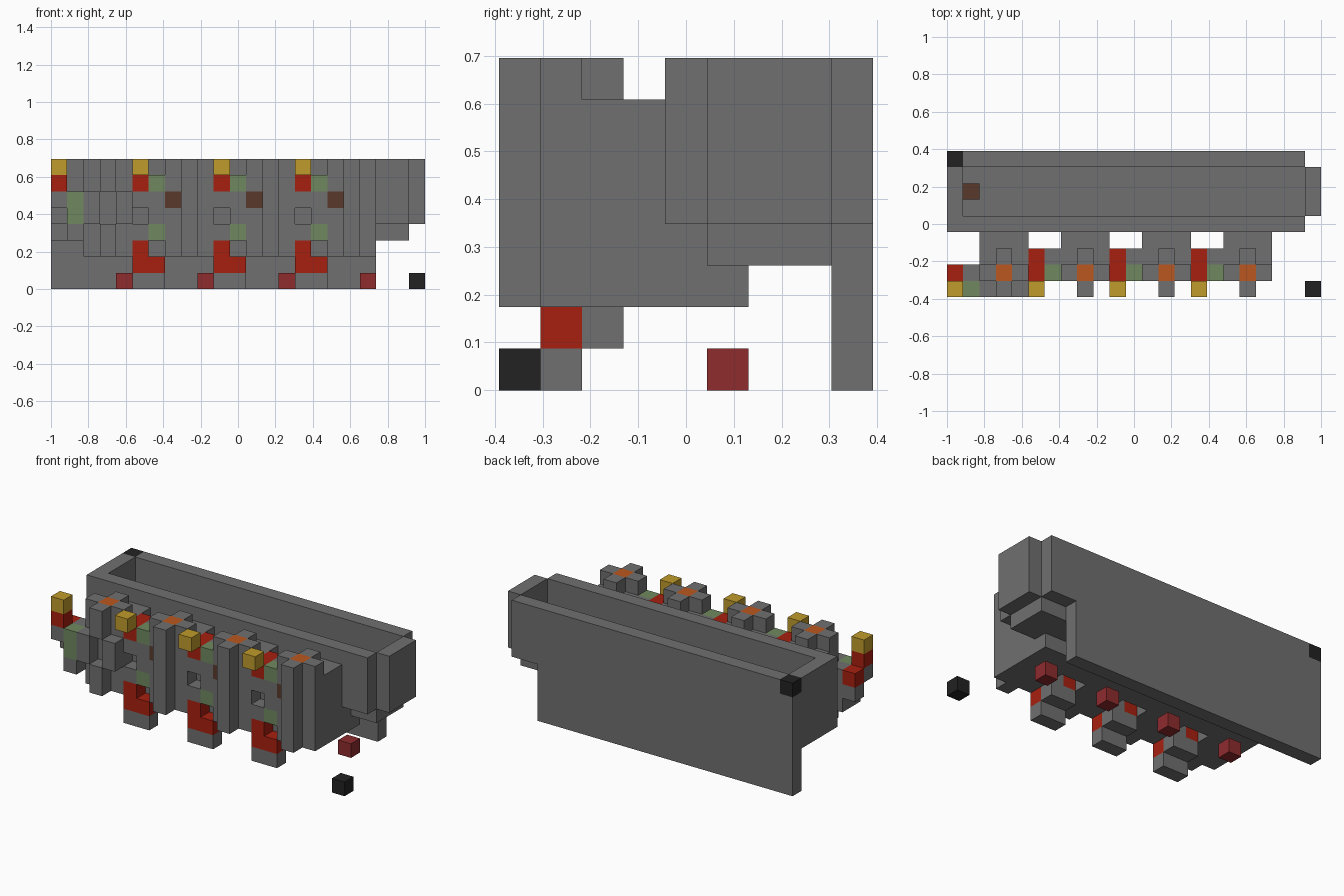
import bpy
import bmesh
from mathutils import Vector

cube = bpy.data.objects.get("Cube")
if cube:
    bpy.data.objects.remove(cube, do_unlink=True)

UNIT = 2 / 23                       # size of one block
ORIGIN = Vector((-1, -4.5 * UNIT, 0))

COLOURS = {
    "stone_grey": (0.16, 0.16, 0.16),
    "golden_yellow": (0.53, 0.33, 0.025),
    "bright_red": (0.39, 0.014, 0.005),
    "dark_red": (0.275, 0.025, 0.027),
    "moss_green": (0.16, 0.25, 0.115),
    "wood_brown": (0.10, 0.042, 0.024),
    "ember_orange": (0.49, 0.095, 0.013),
    "coal_black": (0.016, 0.016, 0.016),
}
materials = {}
for name, rgb in COLOURS.items():
    mat = bpy.data.materials.new(name)
    mat.use_nodes = True
    mat.diffuse_color = (*rgb, 1)
    shader = next(n for n in mat.node_tree.nodes if n.type == 'BSDF_PRINCIPLED')
    shader.inputs["Base Color"].default_value = (*rgb, 1)
    materials[name] = mat

cells = {}                          # block position -> (part, colour)


def fill(part, xs, ys, zs, colour="stone_grey"):
    """Fill a box of blocks; each range is one number or (first, last)."""
    rx, ry, rz = [range(r[0], r[1] + 1) if isinstance(r, tuple) else (r,)
                  for r in (xs, ys, zs)]
    for x in rx:
        for y in ry:
            for z in rz:
                cells[x, y, z] = (part, colour)


def carve(xs, ys, zs):
    fill(None, xs, ys, zs)
    for key in [k for k, v in cells.items() if v[0] is None]:
        del cells[key]


# Trough: solid body hollowed out, with a tall back wall
fill("trough", (0, 21), (4, 8), (4, 7))
fill("trough", 22, (5, 7), (4, 7))
fill("trough", (0, 21), (5, 7), 3)
fill("trough", (0, 1), 4, 3)
carve((1, 21), (5, 7), (4, 7))
fill("back_wall", (0, 19), 8, (0, 3))
fill("corner_block", 0, 8, 7, "coal_black")
fill("trough_block", 1, 6, 4, "wood_brown")

# Base beam under the front of the trough
fill("base_beam", (2, 19), 4, (2, 3))
fill("base_beam", (2, 19), 5, 2)

# Towers with cross-shaped tops and a front rib
for n in range(4):
    c = 3 + 5 * n
    tower = f"tower_{n + 1}"
    fill(tower, (c - 1, c + 1), (1, 3), (2, 6))
    fill(tower, c, 0, (2, 7))
    fill(tower, (c - 1, c + 1), 1, 7)
    fill(tower, c, 2, 7)
    fill(f"tower_cap_{n + 1}", c, 1, 7, "ember_orange")
    if n:
        fill(f"tower_inlay_{n + 1}", c - 1, 1, 5, "wood_brown")
    fill(f"hanging_block_{n + 1}", c + 1, 5, 0, "dark_red")

# First tower has side ribs around a recess
carve(3, 0, (4, 5))
for x in (2, 4):
    fill("tower_1", x, 0, (4, 5))

# Bays between the towers, with trim and a pendant below
for n in range(3):
    x = 5 + 5 * n
    bay, trim = f"bay_{n + 1}", f"bay_trim_{n + 1}"
    fill(bay, (x, x + 1), (1, 2), (3, 6))
    fill(bay, x + 1, 2, 2)
    carve(x, 1, 4)
    fill(f"lamp_{n + 1}", x, 0, 7, "golden_yellow")
    fill(trim, x, (1, 2), 6, "bright_red")
    fill(trim, x + 1, 1, 6, "moss_green")
    fill(trim, x + 1, 1, 3, "moss_green")
    fill(trim, x, (1, 2), 2, "bright_red")
    fill(trim, (x, x + 1), 1, 1, "bright_red")
    fill(f"pendant_{n + 1}", (x, x + 1), 2, 1)
    fill(f"pendant_{n + 1}", (x, x + 1), 1, 0)

# Bracket and lamp at the outer end
fill("end_bracket", 1, 1, (3, 5))
fill("end_bracket", 1, 0, 3)
fill("end_bracket", 0, 0, 5)
fill("end_bracket", 0, 1, 4)
fill("end_panel", 1, 0, (4, 5), "moss_green")
fill("end_arm", 0, 1, 5, "bright_red")
fill("end_arm", 0, 0, 6, "bright_red")
fill("end_lamp", 0, 0, 7, "golden_yellow")

# Loose block on the ground
fill("loose_block", 22, 0, 0, "coal_black")


def build(part):
    """Make one mesh from the outer faces of a part's blocks."""
    bm = bmesh.new()
    slots = []
    for pos, (owner, colour) in cells.items():
        if owner != part:
            continue
        if colour not in slots:
            slots.append(colour)
        base = Vector(pos)
        for axis in range(3):
            u, v = Vector(), Vector()
            u[(axis + 1) % 3] = 1
            v[(axis + 2) % 3] = 1
            for side in (0, 1):
                step = Vector()
                step[axis] = 2 * side - 1
                if tuple(int(a) for a in base + step) in cells:
                    continue
                start = base.copy()
                start[axis] += side
                ring = [start, start + u, start + u + v, start + v]
                if not side:
                    ring.reverse()
                face = bm.faces.new([bm.verts.new(ORIGIN + p * UNIT) for p in ring])
                face.material_index = slots.index(colour)
    bmesh.ops.remove_doubles(bm, verts=bm.verts[:], dist=UNIT / 100)
    mesh = bpy.data.meshes.new(part)
    bm.to_mesh(mesh)
    bm.free()
    for colour in slots:
        mesh.materials.append(materials[colour])
    bpy.context.collection.objects.link(bpy.data.objects.new(part, mesh))


for part in dict.fromkeys(owner for owner, _ in cells.values()):
    build(part)
